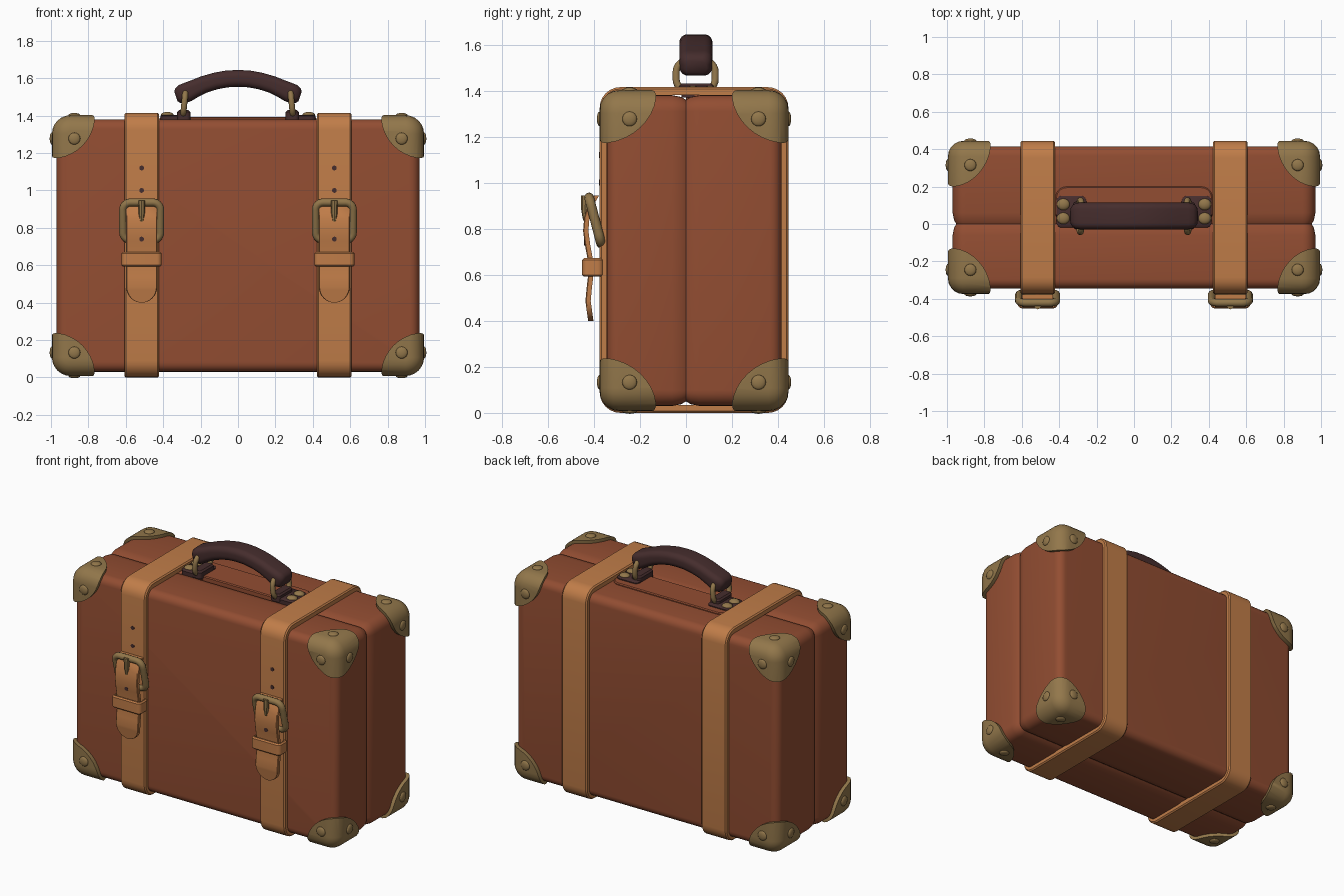
import bpy, bmesh, math
from mathutils import Vector, Matrix

if "Cube" in bpy.data.objects:
    bpy.data.objects.remove(bpy.data.objects["Cube"])


def material(name, rgb):
    m = bpy.data.materials.new(name)
    m.diffuse_color = (*rgb, 1)
    m.use_nodes = True
    m.node_tree.nodes["Principled BSDF"].inputs["Base Color"].default_value = m.diffuse_color
    return m


LEATHER = material("russet leather", (0.29, 0.075, 0.032))
TAN = material("tan leather", (0.53, 0.205, 0.066))
BRASS = material("aged brass", (0.29, 0.185, 0.07))
DARK = material("dark leather", (0.060, 0.026, 0.026))
CY, CZ = 0.035, 0.705      # centre of the case


def finish(name, bm, mat, angle=40):
    bmesh.ops.recalc_face_normals(bm, faces=bm.faces[:])
    me = bpy.data.meshes.new(name)
    bm.to_mesh(me)
    bm.free()
    me.materials.append(mat)
    ob = bpy.data.objects.new(name, me)
    bpy.context.collection.objects.link(ob)
    smooth(me, angle)
    return ob


def smooth(me, angle=40):
    for p in me.polygons:
        p.use_smooth = True
    me.set_sharp_from_angle(angle=math.radians(angle))


def loft(name, rings, mat, loop=False, angle=40):
    """Skin a list of equal point rings, capped unless looped."""
    bm = bmesh.new()
    vs = [[bm.verts.new(p) for p in ring] for ring in rings]
    n = len(vs[0])
    pairs = list(zip(vs, vs[1:])) + ([(vs[-1], vs[0])] if loop else [])
    for a, b in pairs:
        for i in range(n):
            j = (i + 1) % n
            bm.faces.new((a[i], a[j], b[j], b[i]))
    if not loop:
        bm.faces.new(vs[0])
        bm.faces.new(vs[-1])
    return finish(name, bm, mat, angle)


def rrect(hw, hh, r, n=6):
    pts = []
    for k, (sx, sy) in enumerate([(1, 1), (-1, 1), (-1, -1), (1, -1)]):
        for i in range(n + 1):
            a = math.pi / 2 * (k + i / n)
            pts.append((sx * (hw - r) + r * math.cos(a),
                        sy * (hh - r) + r * math.sin(a)))
    return pts


def round_box(name, hx, hz, y0, y1, r, e, mat, seam=()):
    """Rounded rectangle in XZ lofted along y with rounded front and back rims."""
    arc = [(e * (1 - math.sin(a)), e * (1 - math.cos(a)))
           for a in [math.pi / 2 * i / 5 for i in range(6)]]
    prof = [(y0 + d, i) for i, d in [(b, a) for a, b in arc]][::1]
    prof = [(y0 + e * (1 - math.cos(t)), e * (1 - math.sin(t)))
            for t in [math.pi / 2 * i / 5 for i in range(6)]]
    back = [(y0 + y1 - y, i) for y, i in reversed(prof)]
    rings = [[(x, y, CZ + z) for x, z in rrect(hx - i, hz - i, r - i)]
             for y, i in prof + list(seam) + back]
    return loft(name, rings, mat)


def band(name, hw, hh, r, t, d0, d1, place, mat):
    """Closed strip around a rounded rectangle, with softened edges."""
    b = 0.008
    prof = [(d0, t), (d0, b), (d0 + b, 0), (d1 - b, 0), (d1, b), (d1, t)]
    rings = [[place(u, v, d) for u, v in rrect(hw - i, hh - i, r - i)] for d, i in prof]
    return loft(name, rings, mat, loop=True)


def tube(name, path, normal, rad, mat, seg=10):
    """Closed wire following a planar path."""
    path = [Vector(p) for p in path]
    normal = Vector(normal).normalized()
    rings = []
    for i, p in enumerate(path):
        t = (path[(i + 1) % len(path)] - path[i - 1]).normalized()
        s = t.cross(normal)
        rings.append([p + rad * (math.cos(a) * normal + math.sin(a) * s)
                      for a in [2 * math.pi * k / seg for k in range(seg)]])
    return loft(name, rings, mat, loop=True, angle=60)


def domes(name, items, mat, seg=16):
    """Flattened spheres: list of (centre, scale)."""
    bm = bmesh.new()
    for c, s in items:
        bmesh.ops.create_uvsphere(bm, u_segments=seg, v_segments=seg // 2, radius=1,
                                  matrix=Matrix.Translation(c) @ Matrix.Diagonal((*s, 1)))
    return finish(name, bm, mat, 60)


# Case body with a shallow seam all round
round_box("case_body", 0.97, 0.675, -0.345, 0.415, 0.07, 0.05, LEATHER,
          [(-0.06, 0), (-0.02, 0.008), (0.0, 0.02), (0.02, 0.008), (0.06, 0)])

# Raised panel under the handle
loft("top_panel", [[(x, 0.1 + y, z) for x, y in rrect(0.42 - i, 0.1 - i, 0.06 - i)]
                   for z, i in [(1.36, 0), (1.386, 0), (1.392, 0.006)]], LEATHER)

# Corner caps: eight corners of a slightly larger shell
caps = round_box("corner_caps", 0.995, 0.697, -0.375, 0.445, 0.1, 0.085, BRASS)
corners = [(sx, sy, sz) for sx in (-1, 1) for sy in (-1, 1) for sz in (-1, 1)]
cutter = domes("cap_cutter", [((sx * 0.995, CY + sy * 0.41, CZ + sz * 0.7), (0.232, 0.25, 0.235))
                              for sx, sy, sz in corners], BRASS, 40)
cutter.hide_render = True
mod = caps.modifiers.new("corners", 'BOOLEAN')
mod.operation, mod.solver, mod.object = 'INTERSECT', 'EXACT', cutter
bpy.context.view_layer.update()
cut = bpy.data.meshes.new_from_object(caps.evaluated_get(bpy.context.evaluated_depsgraph_get()))
caps.modifiers.clear()
caps.data = cut
smooth(cut)
bpy.data.objects.remove(cutter)

# Cap rivets, one on each outer face of a cap
rivets = []
for sx, sy, sz in corners:
    x, y, z = sx * 0.995, CY + sy * 0.41, CZ + sz * 0.697
    xi, yi, zi = x - sx * 0.12, y - sy * 0.13, z - sz * 0.125
    rivets += [((xi, y, zi), (0.032, 0.012, 0.032)), ((x, yi, zi), (0.012, 0.032, 0.032)),
               ((xi, yi, z), (0.032, 0.032, 0.012))]
domes("cap_rivets", rivets, BRASS)

for side, sx in (("left", -1), ("right", 1)):
    cx = sx * 0.515
    # Strap around the case
    band(side + "_strap", 0.41, 0.7075, 0.09, 0.035, cx - 0.093, cx + 0.093,
         lambda u, v, d: (d, CY + u, 0.7075 + v), TAN)

    # Free strap end, bowed through the buckle and rounded at the tip
    path = [(0.945, -0.388), (0.90, -0.415), (0.85, -0.43), (0.79, -0.435), (0.73, -0.427),
            (0.67, -0.416), (0.60, -0.413), (0.54, -0.420), (0.485, -0.425)]
    path += [(0.485 - 0.085 * math.sin(a), -0.425 + 0.012 * math.sin(a))
             for a in [math.pi / 2 * k / 8 for k in range(1, 9)]]
    rings = []
    for z, y in path:
        w = 0.083 * math.sqrt(max(0.004, 1 - (max(0, 0.485 - z) / 0.085) ** 2))
        rings.append([(cx + u, y + v, z) for u, v in
                      ((-w, 0.011), (-w, -0.008), (-w * 0.95, -0.012),
                       (w * 0.95, -0.012), (w, -0.008), (w, 0.011))])
    loft(side + "_strap_end", rings, TAN)

    # Keeper loop
    band(side + "_keeper", 0.107, 0.046, 0.025, 0.015, 0.592, 0.672,
         lambda u, v, d: (cx + u, -0.405 + v, d), TAN)

    # Tilted buckle frame and prong
    slope = 0.26
    frame = [(cx + u, -0.395 - slope * v, 0.836 + v) for u, v in rrect(0.1, 0.1, 0.04)]
    tube(side + "_buckle", frame, (0, 1, slope), 0.021, BRASS)
    rings = [[(cx + r * math.cos(a), y + r * math.sin(a), z)
              for a in [math.pi / 4 * k for k in range(8)]]
             for z, y, r in [(0.945, -0.437, 0.019), (0.88, -0.438, 0.017), (0.835, -0.437, 0.010)]]
    loft(side + "_prong", rings, BRASS)

    # Punched holes
    bm = bmesh.new()
    for z, y in ((1.12, -0.374), (1.0, -0.374), (0.74, -0.440)):
        bmesh.ops.create_cone(bm, cap_ends=True, segments=14, radius1=0.013, radius2=0.013,
                              depth=0.006, matrix=Matrix.Translation((cx, y, z))
                              @ Matrix.Rotation(math.pi / 2, 4, 'X'))
    finish(side + "_holes", bm, DARK)

    # Handle mount: base pad, studs and ring
    loft(side + "_mount", [[(sx * 0.335 + u, 0.065 + v, z) for u, v in rrect(0.08 - i, 0.085 - i, 0.03 - i)]
                           for z, i in [(1.37, 0), (1.398, 0), (1.404, 0.008)]], DARK)
    loft(side + "_mount_block", [[(sx * 0.29 + u, 0.045 + v, z) for u, v in rrect(0.035 - i, 0.075 - i, 0.02 - i)]
                                 for z, i in [(1.38, 0), (1.42, 0), (1.43, 0.01)]], DARK)
    domes(side + "_studs", [((sx * 0.378, y, 1.402), (0.035, 0.032, 0.018))
                            for y in (0.03, 0.105)], BRASS)
    ring = [(sx * (0.287 - 0.1 * v), 0.042 + u, 1.465 + v) for u, v in rrect(0.085, 0.065, 0.05)]
    tube(side + "_ring", ring, (1, 0, sx * 0.1), 0.016, BRASS)

# Arched handle: (x, centre z, half height, half depth)
half = [(0.0, 1.599, 0.045, 0.072), (0.06, 1.596, 0.045, 0.072), (0.12, 1.585, 0.045, 0.072),
        (0.18, 1.567, 0.046, 0.072), (0.23, 1.545, 0.048, 0.072), (0.27, 1.526, 0.052, 0.072),
        (0.30, 1.514, 0.052, 0.070), (0.32, 1.507, 0.043, 0.062), (0.332, 1.503, 0.028, 0.048)]
arch = [(-x, z, h, d) for x, z, h, d in reversed(half[1:])] + half
rings = []
for i, (x, z, h, d) in enumerate(arch):
    a, b = arch[max(i - 1, 0)], arch[min(i + 1, len(arch) - 1)]
    s = (b[1] - a[1]) / (b[0] - a[0])
    k = 1 / math.hypot(1, s)
    rings.append([(x - s * k * v, 0.043 + u, z + k * v) for u, v in rrect(d, h, min(0.035, h * 0.8))])
loft("handle", rings, DARK, angle=50)
